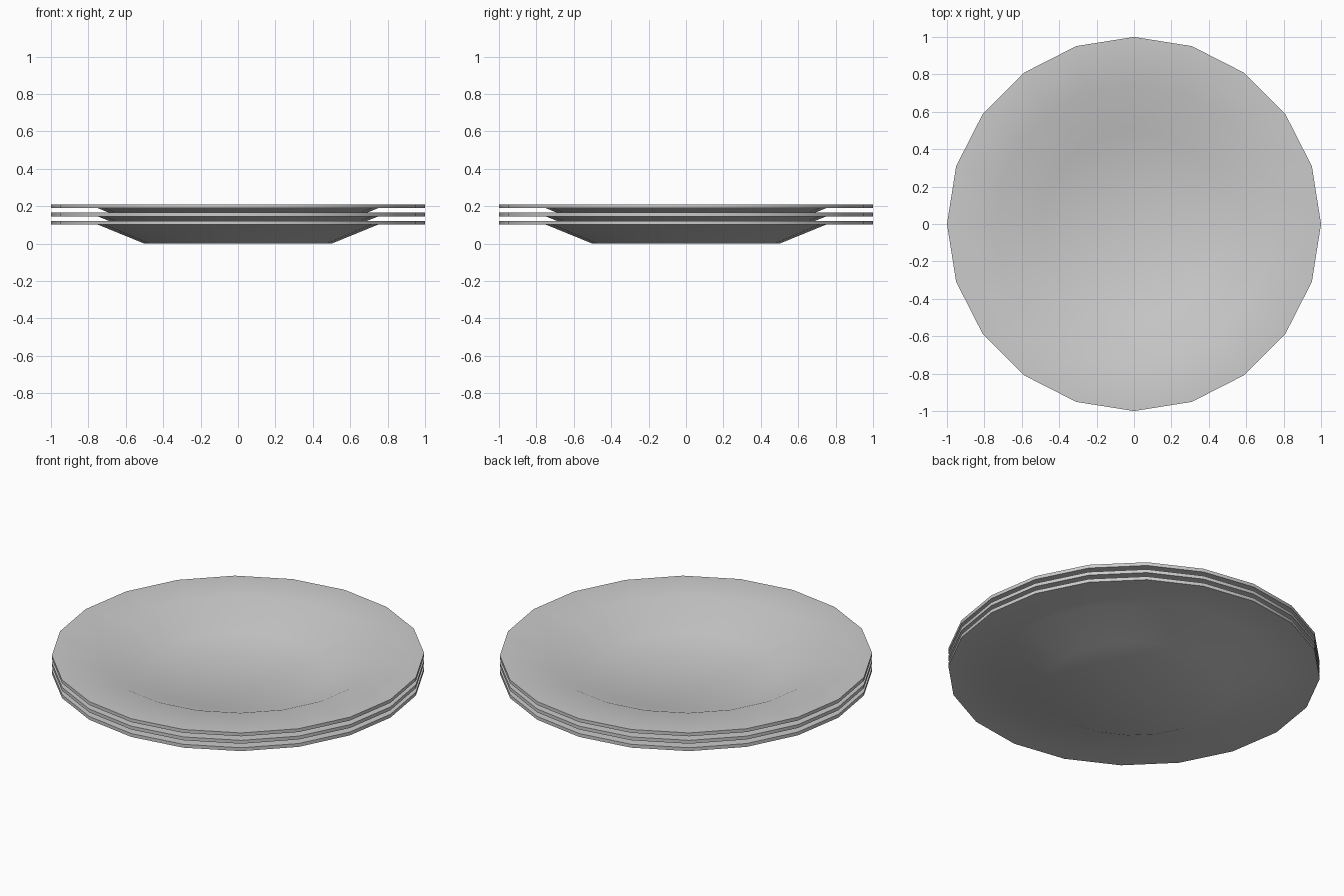
import bpy, bmesh, math

if "Cube" in bpy.data.objects:
    bpy.data.objects.remove(bpy.data.objects["Cube"])

SIDES = 20
# Plate cross-section (radius, z): underside out to the rim, then back over the top
PROFILE = [(0, 0), (0.5, 0), (0.75, 0.102), (1, 0.102),
           (1, 0.122), (0.746, 0.122), (0.496, 0.02), (0, 0.02)]


def make_plate(name, z):
    bm = bmesh.new()
    rings = []
    for r, h in PROFILE:
        if r == 0:
            rings.append([bm.verts.new((0, 0, h))] * SIDES)
        else:
            rings.append([bm.verts.new((r * math.cos(2 * math.pi * i / SIDES),
                                        r * math.sin(2 * math.pi * i / SIDES), h))
                          for i in range(SIDES)])
    for a, b in zip(rings, rings[1:]):
        for i in range(SIDES):
            j = (i + 1) % SIDES
            quad = dict.fromkeys((a[i], a[j], b[j], b[i]))
            bm.faces.new(list(quad))
    bmesh.ops.recalc_face_normals(bm, faces=bm.faces)
    mesh = bpy.data.meshes.new(name)
    bm.to_mesh(mesh)
    bm.free()
    plate = bpy.data.objects.new(name, mesh)
    plate.location.z = z
    bpy.context.collection.objects.link(plate)
    bpy.ops.object.select_all(action='DESELECT')
    plate.select_set(True)
    bpy.context.view_layer.objects.active = plate
    bpy.ops.object.shade_smooth_by_angle(angle=math.radians(30))


# Stack of three nested plates
for n, label in enumerate(("bottom", "middle", "top")):
    make_plate(label + "_plate", n * 0.044)
